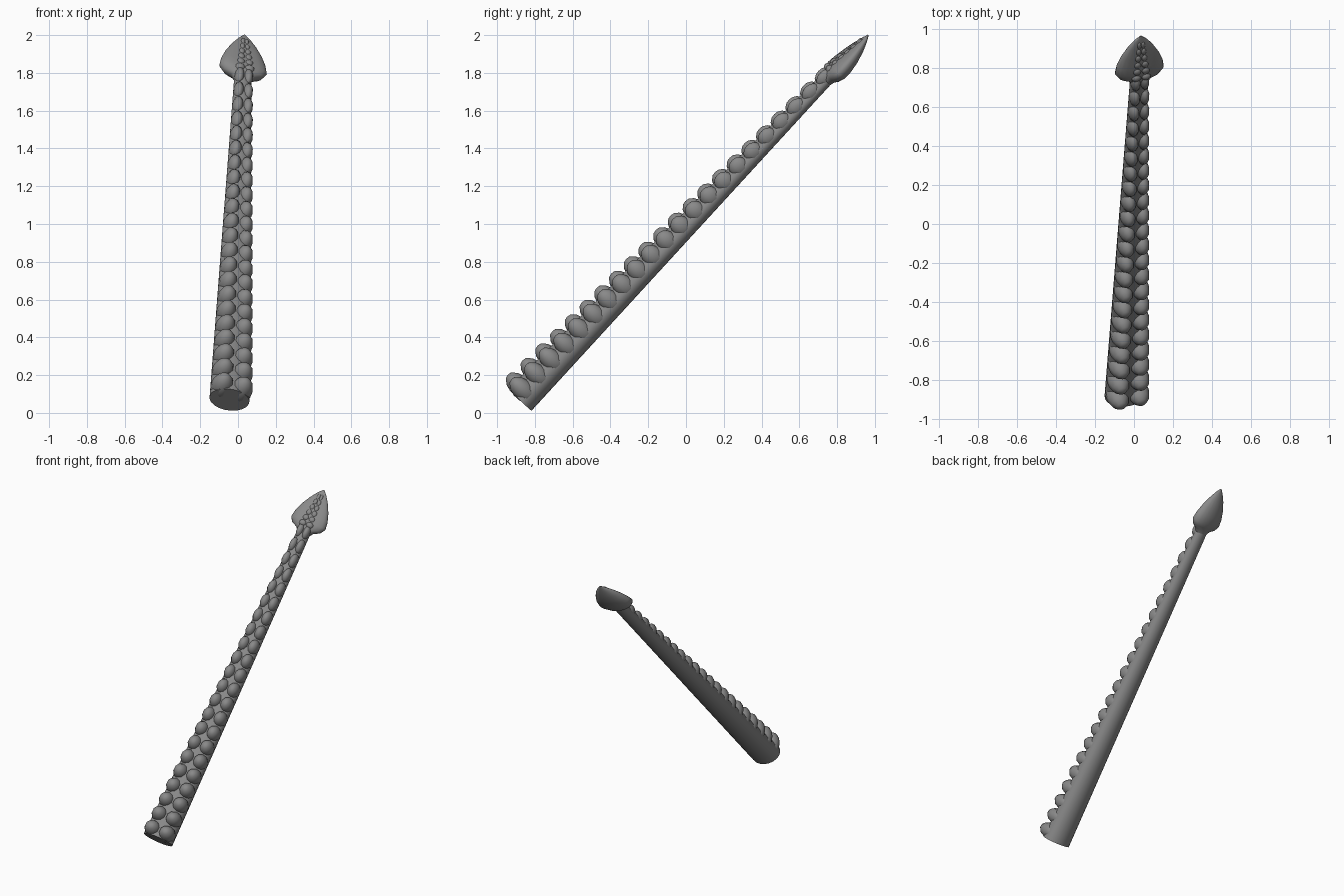
import bpy, bmesh, math
from mathutils import Vector, Matrix

if "Cube" in bpy.data.objects:
    bpy.data.objects.remove(bpy.data.objects["Cube"])

grey = bpy.data.materials.new("grey")
grey.diffuse_color = (0.25, 0.25, 0.25, 1)
grey.use_nodes = True
grey.node_tree.nodes["Principled BSDF"].inputs["Base Color"].default_value = grey.diffuse_color

# Leaning frame: u runs to the tip, f is the way the suckers face, s is sideways
u = Vector((0.03, 0.691, 0.722)).normalized()
n = Vector((0, -0.722, 0.691))
x = n.cross(u) * -1
x = x if x.x > 0 else -x
x.normalize()
n = (n - u * n.dot(u)).normalized()
ROLL = math.radians(16)
s = x * math.cos(ROLL) - n * math.sin(ROLL)
f = n * math.cos(ROLL) + x * math.sin(ROLL)
TIP = Vector((0.035, 0.965, 2.0))
FRAME = Matrix((s, f, u)).transposed().to_4x4()
FRAME.translation = TIP
LENGTH, NECK = 2.67, 0.31


def finish(name, bm):
    bmesh.ops.recalc_face_normals(bm, faces=bm.faces)
    bm.transform(FRAME)
    if FRAME.determinant() < 0:
        bmesh.ops.reverse_faces(bm, faces=bm.faces)
    me = bpy.data.meshes.new(name)
    bm.to_mesh(me)
    bm.free()
    me.materials.append(grey)
    ob = bpy.data.objects.new(name, me)
    bpy.context.collection.objects.link(ob)
    bpy.ops.object.select_all(action='DESELECT')
    ob.select_set(True)
    bpy.context.view_layer.objects.active = ob
    bpy.ops.object.shade_smooth_by_angle(angle=math.radians(50))


def loft(name, rings, sides, cap_start):
    """Rings of (distance along, half width, back depth, front depth, hollow)."""
    bm = bmesh.new()
    loops = []
    for w, half, back, front, hollow in rings:
        loop = []
        for i in range(sides):
            a = 2 * math.pi * i / sides
            c, d = math.cos(a), math.sin(a)
            y = d * (front if d > 0 else back)
            if d > 0:
                y -= hollow * d ** 3
            loop.append(bm.verts.new((c * half, y, w)))
        loops.append(loop)
    for a, b in zip(loops, loops[1:]):
        for i in range(sides):
            j = (i + 1) % sides
            bm.faces.new((a[i], a[j], b[j], b[i]))
    if cap_start:
        bm.faces.new(loops[0])
    bm.faces.new(loops[-1])
    finish(name, bm)


def taper(w):
    """Scale of the arm at a distance w from the tip: 1 at the base."""
    t = (-w - NECK) / (LENGTH - NECK)
    return 0.43 + 0.57 * t


# Tapered arm, flatter on the sucker side
loft("arm", [(w, 0.108 * taper(w), 0.085 * taper(w), 0.078 * taper(w), 0)
             for w in [-LENGTH + (LENGTH - 0.28) * i / 8 for i in range(9)]], 20, True)

# Leaf-shaped end with a slightly hollow front
loft("leaf_tip", [
    (-0.335, 0.044, 0.036, 0.030, 0),
    (-0.305, 0.065, 0.042, 0.035, 0),
    (-0.285, 0.108, 0.052, 0.045, 0.005),
    (-0.250, 0.130, 0.062, 0.052, 0.012),
    (-0.200, 0.122, 0.063, 0.046, 0.012),
    (-0.140, 0.100, 0.054, 0.036, 0.010),
    (-0.080, 0.068, 0.038, 0.024, 0.006),
    (-0.030, 0.033, 0.018, 0.012, 0.002),
    (0.0, 0.005, 0.003, 0.003, 0)], 20, True)


def sucker(bm, w, side, across, rise, half_w, half_u, high):
    """Domed lobe with a blunt top."""
    m = Matrix.Translation((side * across, rise, w)) @ Matrix.Diagonal((half_w, high, half_u, 1))
    m = m @ Matrix.Rotation(math.radians(-90), 4, 'X')
    bmesh.ops.create_uvsphere(bm, u_segments=10, v_segments=7, radius=1, matrix=m)


# Two rows of suckers along the arm
bm = bmesh.new()
COUNT = 22
for i in range(COUNT):
    w = -LENGTH + 0.05 + (LENGTH - NECK - 0.06) * i / (COUNT - 1)
    k = taper(w)
    for side in (-1, 1):
        sucker(bm, w, side, 0.055 * k, 0.035 * k, 0.060 * k, 0.056, 0.092 * k)
finish("arm_suckers", bm)

# Small suckers on the face of the leaf tip
bm = bmesh.new()
for i in range(6):
    w = -0.27 + 0.042 * i
    k = 1 - 0.12 * i
    for side in (-1, 1):
        sucker(bm, w, side, 0.026 * k, 0.030 * k, 0.028 * k, 0.024, 0.022 * k)
finish("tip_suckers", bm)
